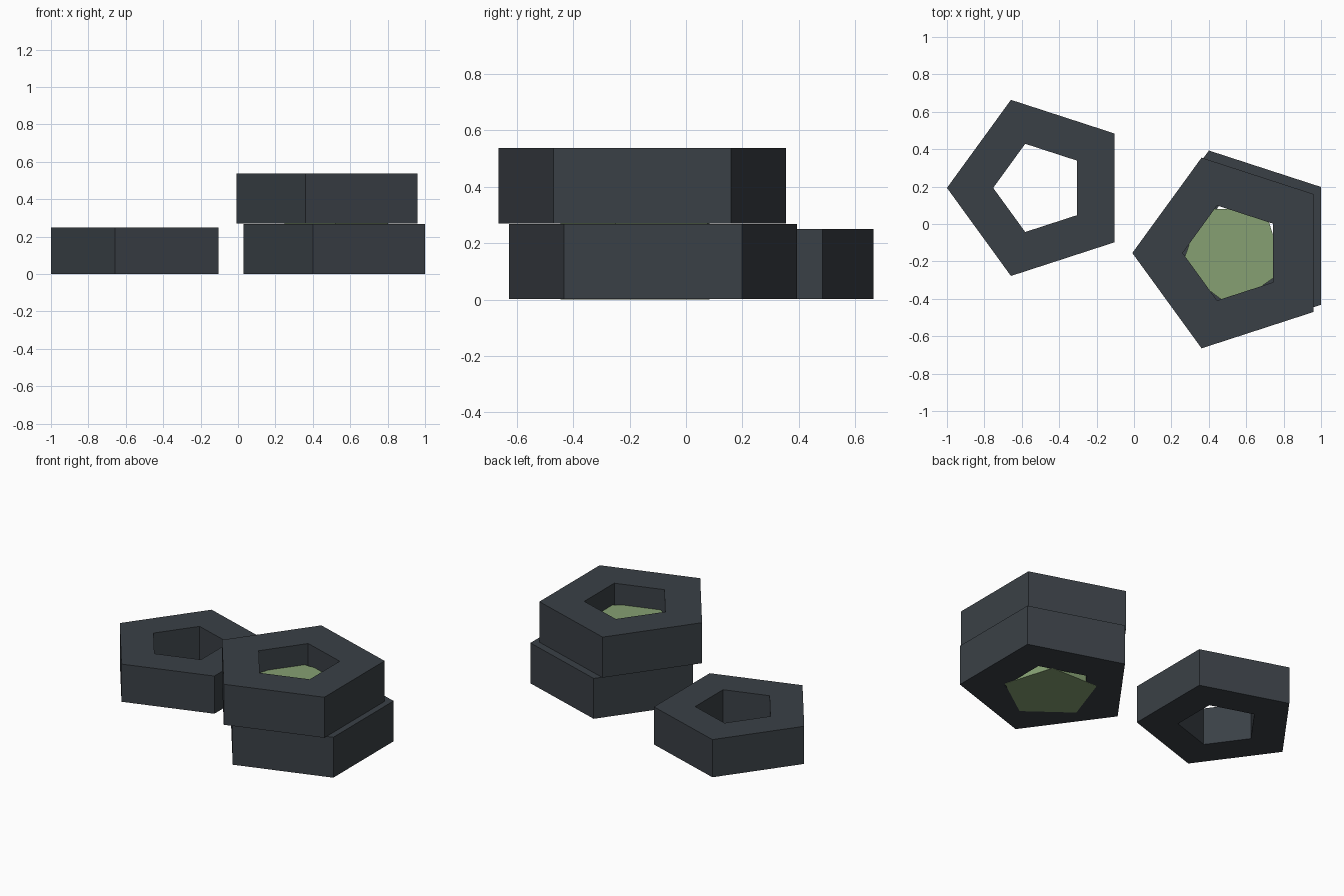
import bpy, bmesh
from math import cos, sin, radians

if "Cube" in bpy.data.objects:
    bpy.data.objects.remove(bpy.data.objects["Cube"])


def make_material(name, color):
    mat = bpy.data.materials.new(name)
    mat.use_nodes = True
    mat.diffuse_color = color
    mat.node_tree.nodes["Principled BSDF"].inputs["Base Color"].default_value = color
    return mat


def pentagon(bm, radius, z, turn):
    return [bm.verts.new((radius * cos(radians(turn + 72 * i)),
                          radius * sin(radians(turn + 72 * i)), z)) for i in range(5)]


def finish(bm, name, location, mat):
    bmesh.ops.recalc_face_normals(bm, faces=bm.faces)
    mesh = bpy.data.meshes.new(name)
    bm.to_mesh(mesh)
    bm.free()
    obj = bpy.data.objects.new(name, mesh)
    obj.location = location
    mesh.materials.append(mat)
    bpy.context.collection.objects.link(obj)


def ring(name, location, outer, inner, height, mat):
    """Five-sided nut with a matching five-sided hole."""
    bm = bmesh.new()
    loops = [pentagon(bm, r, z, 180) for r, z in
             ((outer, 0), (outer, height), (inner, height), (inner, 0))]
    for a, b in zip(loops, loops[1:] + loops[:1]):
        for i in range(5):
            j = (i + 1) % 5
            bm.faces.new((a[i], a[j], b[j], b[i]))
    finish(bm, name, location, mat)


def plug(name, location, radius, height, turn, mat):
    """Solid five-sided prism."""
    bm = bmesh.new()
    low = pentagon(bm, radius, 0, turn)
    high = pentagon(bm, radius, height, turn)
    bm.faces.new(low)
    bm.faces.new(high)
    for i in range(5):
        j = (i + 1) % 5
        bm.faces.new((low[i], low[j], high[j], high[i]))
    finish(bm, name, location, mat)


slate = make_material("dark slate", (0.042, 0.051, 0.061, 1))
green = make_material("sage green", (0.238, 0.352, 0.171, 1))

# Single nut on the ground
ring("single_ring", (-0.505, 0.193, 0.001), 0.495, 0.248, 0.249, slate)

# Stacked pair, the upper one shifted
ring("lower_ring", (0.566, -0.117, 0.001), 0.536, 0.267, 0.267, slate)
ring("upper_ring", (0.527, -0.155, 0.269), 0.536, 0.267, 0.268, slate)

# Green core turned inside the stack
plug("green_core", (0.527, -0.155, 0), 0.29, 0.40, 53, green)
